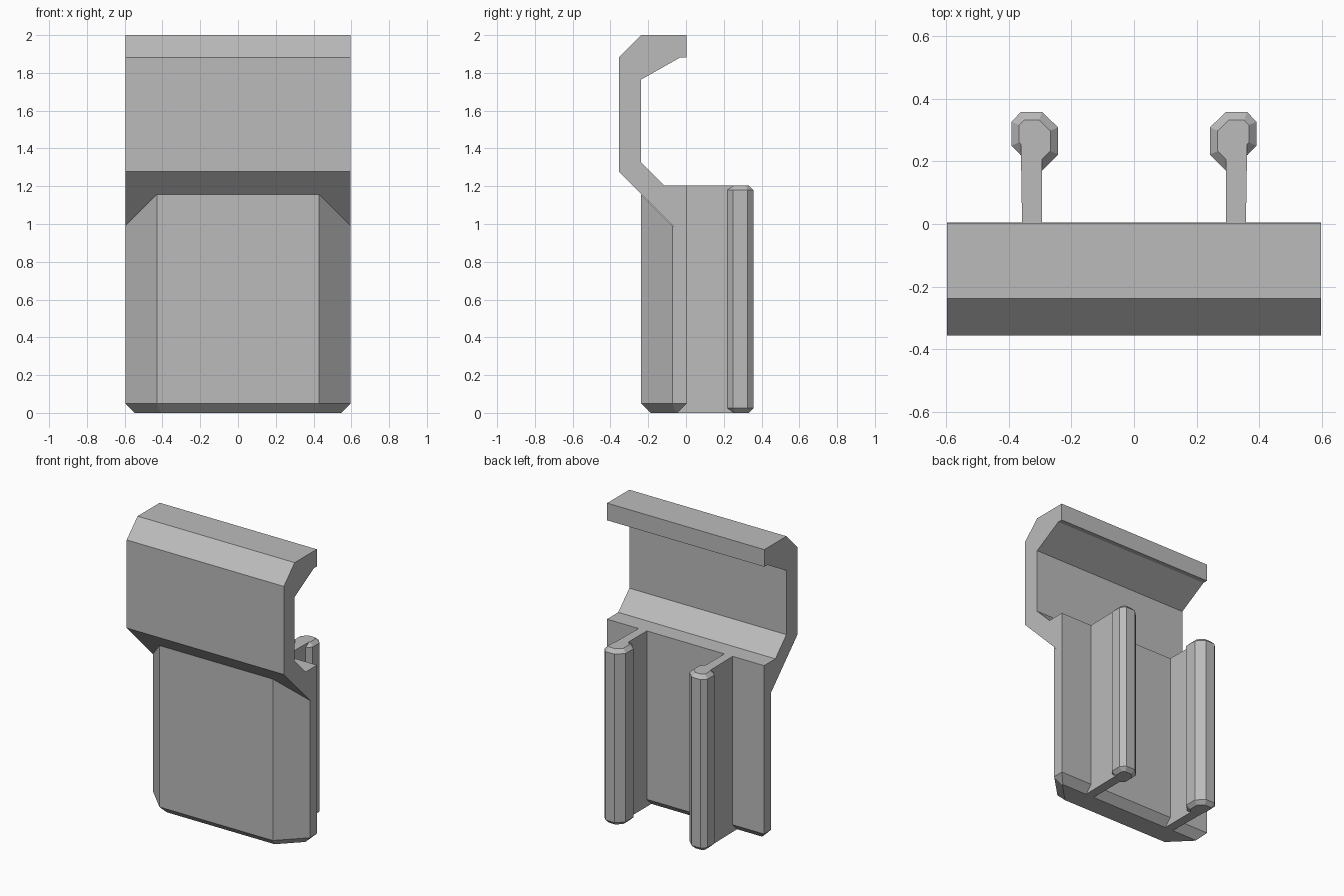
import bpy
import bmesh
from mathutils import Vector

cube = bpy.data.objects.get("Cube")
if cube:
    bpy.data.objects.remove(cube, do_unlink=True)

grey = bpy.data.materials.new("plain grey")
grey.use_nodes = True
COLOUR = (0.5, 0.5, 0.5, 1)
grey.diffuse_color = COLOUR
grey.node_tree.nodes["Principled BSDF"].inputs["Base Color"].default_value = COLOUR

HALF = 0.596     # half width of the clip
BACK = 0.005     # rear face of the plate
SLOPE = 0.92     # underside of the overhang lies on y + z = SLOPE


def inset(points, d):
    """Move every edge of a counter-clockwise outline inward by d."""
    result = []
    for i, p in enumerate(points):
        p = Vector(p)
        a = (p - Vector(points[i - 1])).normalized()
        b = (Vector(points[(i + 1) % len(points)]) - p).normalized()
        na, nb = Vector((-a.y, a.x)), Vector((-b.y, b.x))
        result.append(tuple(p + (na + nb) * d / (1 + na.dot(nb))))
    return result


def loft(name, rings):
    """Closed solid skinned through rings with equal point counts."""
    bm = bmesh.new()
    loops = [[bm.verts.new(p) for p in ring] for ring in rings]
    for low, high in zip(loops, loops[1:]):
        for i in range(len(low)):
            bm.faces.new((low[i - 1], low[i], high[i], high[i - 1]))
    bm.faces.new(loops[0])
    bm.faces.new(loops[-1])
    bmesh.ops.recalc_face_normals(bm, faces=bm.faces)
    mesh = bpy.data.meshes.new(name)
    bm.to_mesh(mesh)
    bm.free()
    mesh.materials.append(grey)
    obj = bpy.data.objects.new(name, mesh)
    bpy.context.collection.objects.link(obj)
    return obj


def level(points, z):
    return [(x, y, z) for x, y in points]


# Hook: side profile swept across the width
hook = [(BACK, SLOPE - BACK), (-0.355, 1.278), (-0.355, 1.882), (-0.237, 2.0),
        (0.003, 2.0), (0.003, 1.882), (-0.03, 1.882), (-0.237, 1.765),
        (-0.237, 1.325), (-0.117, 1.205), (BACK, 1.205)]
loft("hook", [[(x, y, z) for y, z in hook] for x in (-HALF, HALF)])

# Front plate: chamfered corners and foot, top cut along the overhang
plan = [(-0.43, -0.237), (0.43, -0.237), (HALF, -0.071),
        (HALF, BACK), (-HALF, BACK), (-HALF, -0.071)]
loft("front_plate", [level(inset(plan, 0.05), 0), level(plan, 0.05),
                     [(x, y, SLOPE - y) for x, y in plan]])

# Two rear rails, each a web with a bevelled bead
web = [(0.294, -0.06), (0.356, -0.06), (0.361, 0.26), (0.294, 0.26)]
bead = [(0.294, 0.17), (0.362, 0.22), (0.391, 0.25), (0.391, 0.326),
        (0.361, 0.357), (0.293, 0.357), (0.242, 0.308), (0.242, 0.222)]
TOP, BEVEL = 1.205, 0.025
for side, sign in (("left", 1), ("right", -1)):
    small = inset(bead, BEVEL)
    rings = {
        "web": [level(web, 0), level(web, TOP)],
        "bead": [level(small, 0), level(bead, BEVEL),
                 level(bead, TOP - BEVEL), level(small, TOP)],
    }
    for part, stack in rings.items():
        loft(f"{side}_rail_{part}",
             [[(sign * x, y, z) for x, y, z in ring] for ring in stack])
